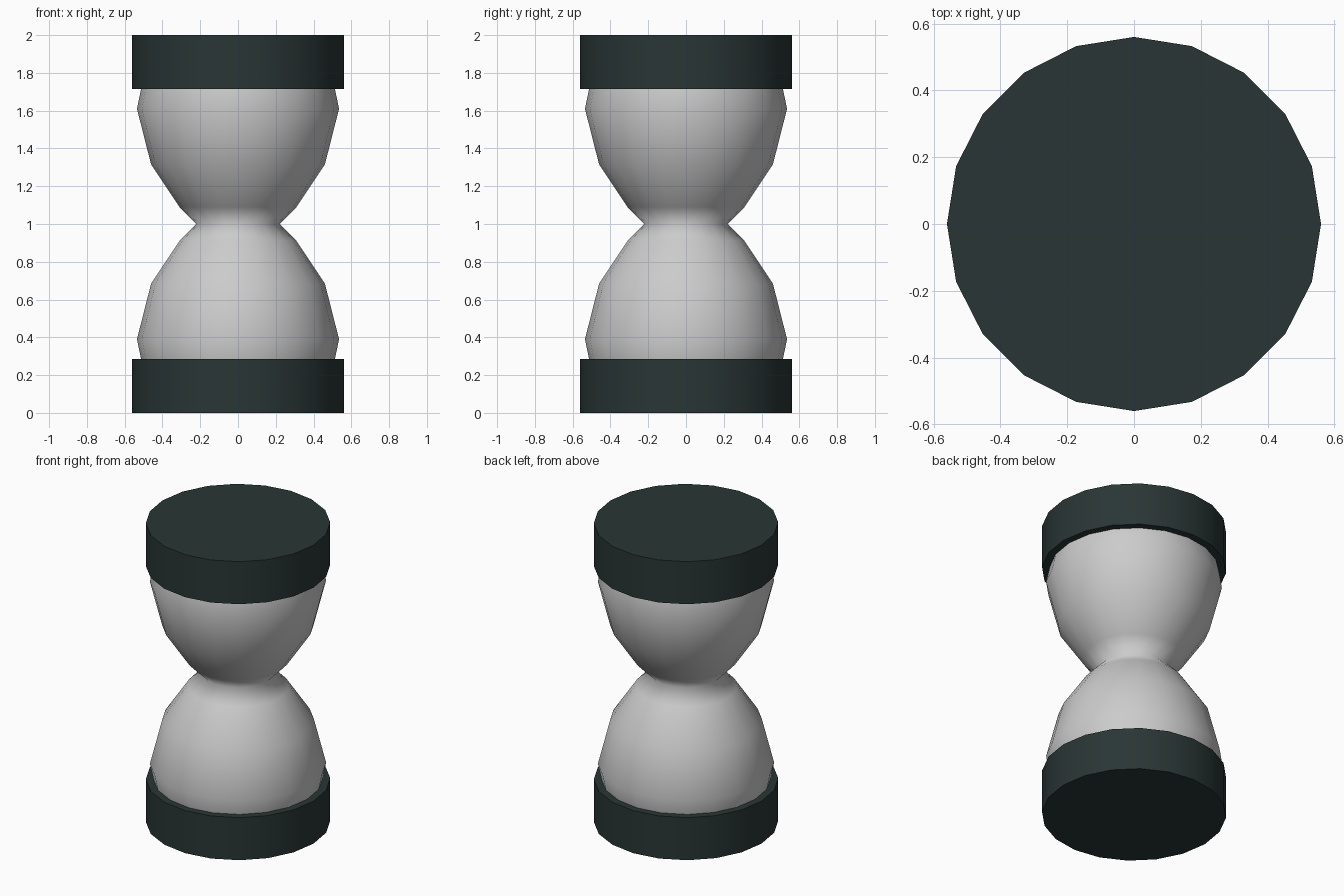
import bpy, math

if "Cube" in bpy.data.objects:
    bpy.data.objects.remove(bpy.data.objects["Cube"])

SIDES = 20


def lathe(name, profile, smooth_all, mat=None):
    """Revolve (radius, z) points around z; close the ends with flat faces."""
    verts, faces = [], []
    for r, z in profile:
        for i in range(SIDES):
            a = 2 * math.pi * i / SIDES
            verts.append((r * math.cos(a), r * math.sin(a), z))
    for k in range(len(profile) - 1):
        for i in range(SIDES):
            j = (i + 1) % SIDES
            b, t = k * SIDES, (k + 1) * SIDES
            faces.append((b + i, b + j, t + j, t + i))
    faces.append(tuple(reversed(range(SIDES))))
    last = (len(profile) - 1) * SIDES
    faces.append(tuple(range(last, last + SIDES)))
    mesh = bpy.data.meshes.new(name)
    mesh.from_pydata(verts, [], faces)
    obj = bpy.data.objects.new(name, mesh)
    bpy.context.collection.objects.link(obj)
    if mat:
        mesh.materials.append(mat)
    bpy.ops.object.select_all(action='DESELECT')
    obj.select_set(True)
    bpy.context.view_layer.objects.active = obj
    if smooth_all:
        bpy.ops.object.shade_smooth()
        for f in list(mesh.polygons)[-2:]:
            f.use_smooth = False
    else:
        bpy.ops.object.shade_smooth_by_angle(angle=math.radians(30))
    return obj


dark = bpy.data.materials.new("dark_cap")
dark.diffuse_color = (0.022, 0.036, 0.035, 1)
dark.use_nodes = True
dark.node_tree.nodes["Principled BSDF"].inputs["Base Color"].default_value = dark.diffuse_color

# End caps
lathe("bottom_cap", [(0.56, 0.0), (0.56, 0.285)], False, dark)
lathe("top_cap", [(0.56, 1.715), (0.56, 2.0)], False, dark)

# Glass: half profile measured up from the waist, mirrored downwards
half = [(0.31, 0.09), (0.46, 0.315), (0.535, 0.61), (0.51, 0.73)]
profile = [(r, 1 - h) for r, h in reversed(half)] + [(0.222, 1.0)] + [(r, 1 + h) for r, h in half]
lathe("glass_bulbs", profile, True)
